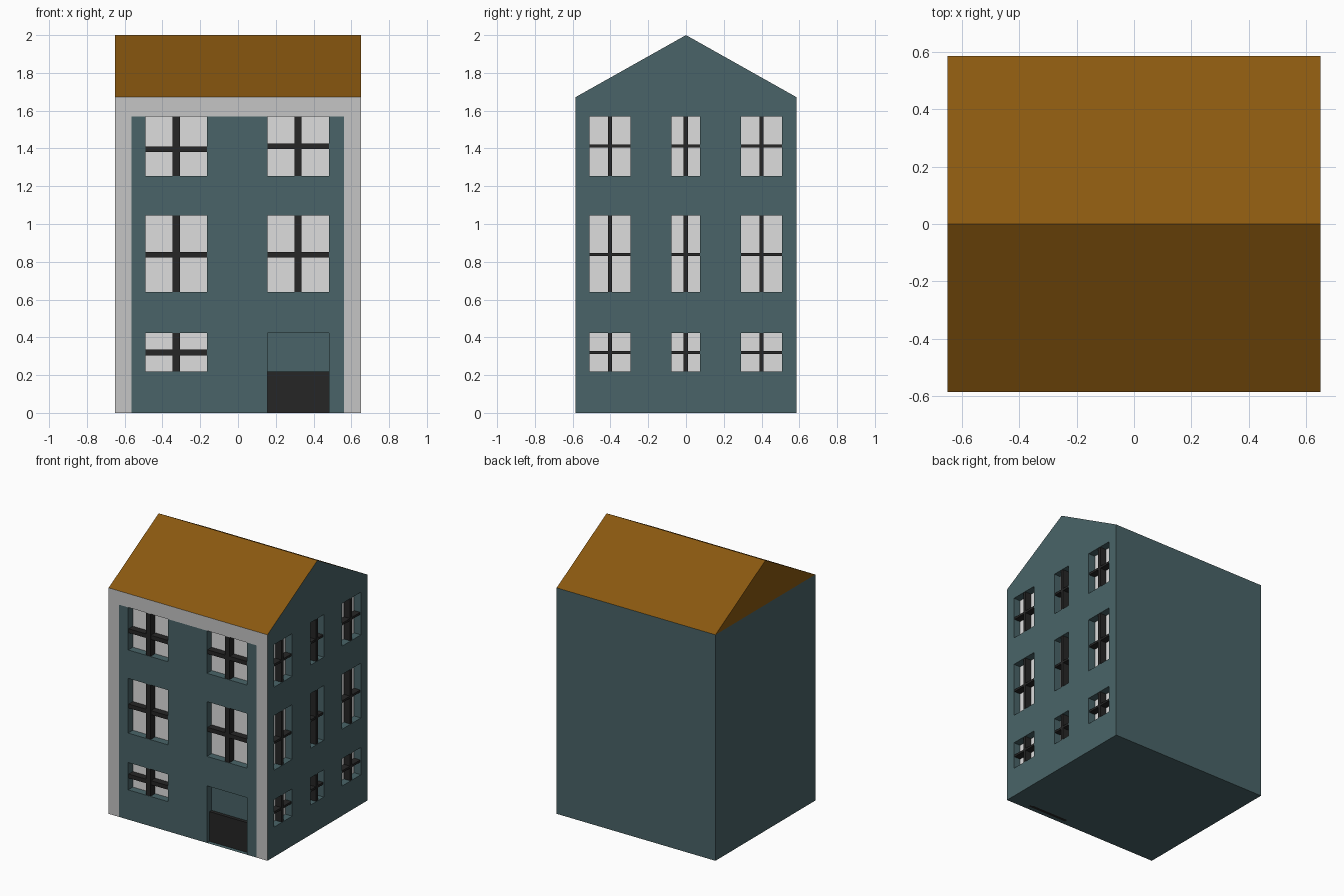
import bpy, bmesh
from mathutils import Vector

if "Cube" in bpy.data.objects:
    bpy.data.objects.remove(bpy.data.objects["Cube"])

W, D, H, TOP = 0.65, 0.584, 1.672, 2.0    # half width, half depth, eaves, ridge
RECESS = 0.055


def material(name, rgb):
    m = bpy.data.materials.new(name)
    m.diffuse_color = (*rgb, 1)
    m.use_nodes = True
    m.node_tree.nodes["Principled BSDF"].inputs["Base Color"].default_value = m.diffuse_color
    return m


MATS = [material("teal wall", (0.067, 0.127, 0.138)),
        material("pale pane", (0.73, 0.73, 0.73)),
        material("grey trim", (0.56, 0.56, 0.56)),
        material("black bars", (0.019, 0.019, 0.019)),
        material("brown roof", (0.255, 0.098, 0.005))]
TEAL, PANE, TRIM, BLACK, BROWN = range(5)


def finish(name, bm):
    bmesh.ops.remove_doubles(bm, verts=bm.verts, dist=1e-5)
    me = bpy.data.meshes.new(name)
    bm.to_mesh(me)
    bm.free()
    for m in MATS:
        me.materials.append(m)
    ob = bpy.data.objects.new(name, me)
    bpy.context.collection.objects.link(ob)
    return ob


def face(bm, pts, mat):
    f = bm.faces.new([bm.verts.new(p) for p in pts])
    f.material_index = mat


def box(bm, a, b, mat):
    lo = Vector(map(min, a, b))
    hi = Vector(map(max, a, b))
    vs = bmesh.ops.create_cube(bm, size=1)["verts"]
    for v in vs:
        v.co = (lo + hi) / 2 + v.co * (hi - lo)
        for f in v.link_faces:
            f.material_index = mat


# wall coordinates (along, up, depth inward) to world
def on_front(u, z, d):
    return (u, -D + d, z)


def on_right(u, z, d):
    return (W - d, u, z)


def wall(bm, at, half, openings, extra_u=(), trim=False):
    us = sorted({-half, half, *extra_u, *(v for o in openings for v in o[:2])})
    zs = sorted({0, 1.57, H, *(v for o in openings for v in o[2:4])})
    for u0, u1 in zip(us, us[1:]):
        for z0, z1 in zip(zs, zs[1:]):
            u, z = (u0 + u1) / 2, (z0 + z1) / 2
            if any(o[0] < u < o[1] and o[2] < z < o[3] for o in openings):
                continue
            grey = trim and (abs(u) > 0.562 or z > 1.57)
            face(bm, [at(u0, z0, 0), at(u1, z0, 0), at(u1, z1, 0), at(u0, z1, 0)],
                 TRIM if grey else TEAL)
    # reveals and recessed back of every opening
    for u0, u1, z0, z1, back in openings:
        ring = [(u0, z0), (u1, z0), (u1, z1), (u0, z1)]
        for p, q in zip(ring, ring[1:] + ring[:1]):
            face(bm, [at(*p, 0), at(*q, 0), at(*q, RECESS), at(*p, RECESS)], TEAL)
        face(bm, [at(*p, RECESS) for p in ring], back)


def bars(bm, at, o, wu, wz, zc):
    u0, u1, z0, z1 = o[:4]
    uc = (u0 + u1) / 2
    box(bm, at(uc - wu, z0, 0.003), at(uc + wu, z1, RECESS), BLACK)
    box(bm, at(u0, zc - wz, 0.005), at(u1, zc + wz, RECESS), BLACK)


FLOORS = [(0.22, 0.422, 0.32), (0.64, 1.045, 0.838), (1.255, 1.57, 1.412)]
front, right = [], []
bar_bm = bmesh.new()

# front windows (two columns, the doorway replaces the lower right one)
for i, (z0, z1, zc) in enumerate(FLOORS):
    for u0 in (-0.49, 0.155):
        if i == 0 and u0 > 0:
            continue
        o = (u0, u0 + 0.326, z0, z1, PANE)
        front.append(o)
        bars(bar_bm, on_front, o, 0.019, 0.015, 1.395 if i == 2 and u0 < 0 else zc)
    # right side windows
    for u0, u1 in ((-0.51, -0.295), (-0.078, 0.075), (0.29, 0.508)):
        o = (u0, u1, z0, z1, PANE)
        right.append(o)
        bars(bar_bm, on_right, o, 0.011, 0.008, zc)
finish("window_bars", bar_bm)
front.append((0.155, 0.481, 0, 0.422, TEAL))

# house body: detailed front and right walls, plain back, left and floor
bm = bmesh.new()
wall(bm, on_front, W, front, (-0.565, 0.56), True)
wall(bm, on_right, D, right)
face(bm, [(W, D, 0), (-W, D, 0), (-W, D, H), (W, D, H)], TEAL)
face(bm, [(-W, D, 0), (-W, -D, 0), (-W, -D, H), (-W, D, H)], TEAL)
face(bm, [(-W, -D, 0), (-W, D, 0), (W, D, 0), (W, -D, 0)], TEAL)
finish("house_body", bm)

# door, lower half of the doorway
bm = bmesh.new()
box(bm, on_front(0.155, 0, 0.03), on_front(0.481, 0.22, RECESS), BLACK)
finish("door", bm)

# gable roof: triangle profile extruded along x, right gable in wall colour
bm = bmesh.new()
tri = bm.faces.new([bm.verts.new((-W, y, z)) for y, z in ((-D, H), (D, H), (0, TOP))])
ext = bmesh.ops.extrude_face_region(bm, geom=[tri], use_keep_orig=True)
for v in ext["geom"]:
    if isinstance(v, bmesh.types.BMVert):
        v.co.x = W
bmesh.ops.recalc_face_normals(bm, faces=bm.faces)
for f in bm.faces:
    f.normal_update()
    f.material_index = TEAL if f.normal.x > 0.9 else BROWN
finish("roof", bm)
